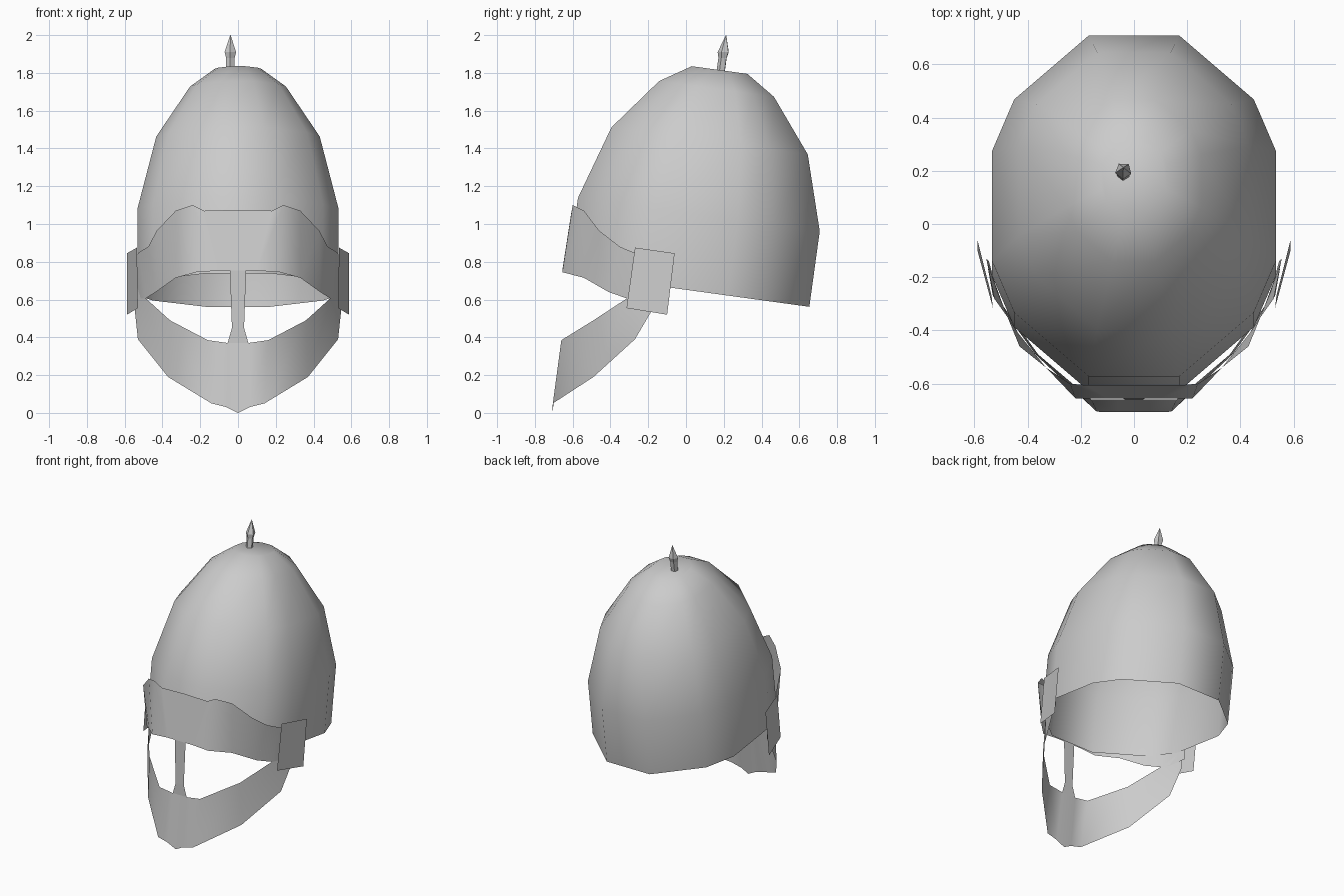
import bpy, math

if "Cube" in bpy.data.objects:
    bpy.data.objects.remove(bpy.data.objects["Cube"])

TILT = 0.138  # lean of the helmet axis


def make(name, verts, faces, angle=45, mirror=False):
    me = bpy.data.meshes.new(name)
    me.from_pydata(verts, [], faces)
    me.validate()
    ob = bpy.data.objects.new(name, me)
    bpy.context.collection.objects.link(ob)
    bpy.ops.object.select_all(action='DESELECT')
    ob.select_set(True)
    bpy.context.view_layer.objects.active = ob
    if angle:
        bpy.ops.object.shade_smooth_by_angle(angle=math.radians(angle))
    if mirror:
        m = ob.modifiers.new("Mirror", 'MIRROR')
        m.use_clip = True
        m.merge_threshold = 0.001
    return ob


def strip(name, upper, lower):
    # sheet between two edge lines, mirrored left to right
    n = len(upper)
    faces = [(n + i, n + i + 1, i + 1, i) for i in range(n - 1)]
    return make(name, upper + lower, faces, mirror=True)


def loft(name, rings, cap_bottom, angle):
    n = len(rings[0])
    verts = [v for r in rings for v in r]
    faces = [(k * n + i, k * n + (i + 1) % n, (k + 1) * n + (i + 1) % n, (k + 1) * n + i)
             for k in range(len(rings) - 1) for i in range(n)]
    faces.append(tuple((len(rings) - 1) * n + i for i in range(n)))
    if cap_bottom:
        faces.append(tuple(reversed(range(n))))
    return make(name, verts, faces, angle)


# Dome: twelve-sided open shell, leaning back
quarter = [(0.533, 0.207), (0.45, 0.40), (0.17, 0.64)]
plan = quarter + [(-x, y) for x, y in reversed(quarter)]
plan += [(-x, -y) for x, y in plan]
levels = [(0.013, 0.65, 1.0), (0.068, 1.05, 1.0), (0.125, 1.44, 0.812),
          (0.162, 1.715, 0.475), (0.178, 1.815, 0.23)]
loft("helmet_dome",
     [[(x * s, yc + y * s, zc - TILT * y * s) for x, y in plan] for yc, zc, s in levels],
     False, 45)

# Spike: five-sided finial on the crown
spike = [(1.79, 0.024), (1.88, 0.024), (1.91, 0.032), (2.0, 0.001)]
loft("crown_spike",
     [[(-0.04 + r * math.cos(i * math.tau / 5 + 3.4),
        0.183 + (z - 1.79) * TILT + r * math.sin(i * math.tau / 5 + 3.4), z)
       for i in range(5)] for z, r in spike],
     True, 0)

# Brow band
strip("brow_band",
      [(0, -.605, 1.075), (.18, -.605, 1.07), (.24, -.60, 1.10), (.33, -.54, 1.07),
       (.43, -.46, .965), (.475, -.35, .88), (.525, -.28, .85), (.555, -.13, .81)],
      [(0, -.655, .753), (.10, -.655, .753), (.22, -.655, .745), (.33, -.54, .715),
       (.435, -.41, .64), (.49, -.31, .605), (.515, -.25, .60), (.545, -.14, .61)])

# Nose guard
strip("nose_guard",
      [(0, -.655, .753), (.043, -.655, .753)],
      [(0, -.66, .45), (.032, -.66, .45)])
strip("nose_guard_foot",
      [(0, -.66, .45), (.032, -.66, .45)],
      [(0, -.66, .37), (.055, -.66, .37)])

# Cheek and chin guard
strip("chin_guard",
      [(0, -.66, .37), (.055, -.66, .37), (.16, -.66, .385), (.36, -.49, .49),
       (.49, -.31, .608), (.545, -.16, .68)],
      [(0, -.707, 0), (.06, -.707, .03), (.14, -.705, .05), (.37, -.49, .19),
       (.53, -.27, .39), (.548, -.17, .56)])

# Side plates over the hinges
strip("side_plate",
      [(.535, -.27, .875), (.588, -.06, .845)],
      [(.53, -.315, .555), (.588, -.10, .52)])
